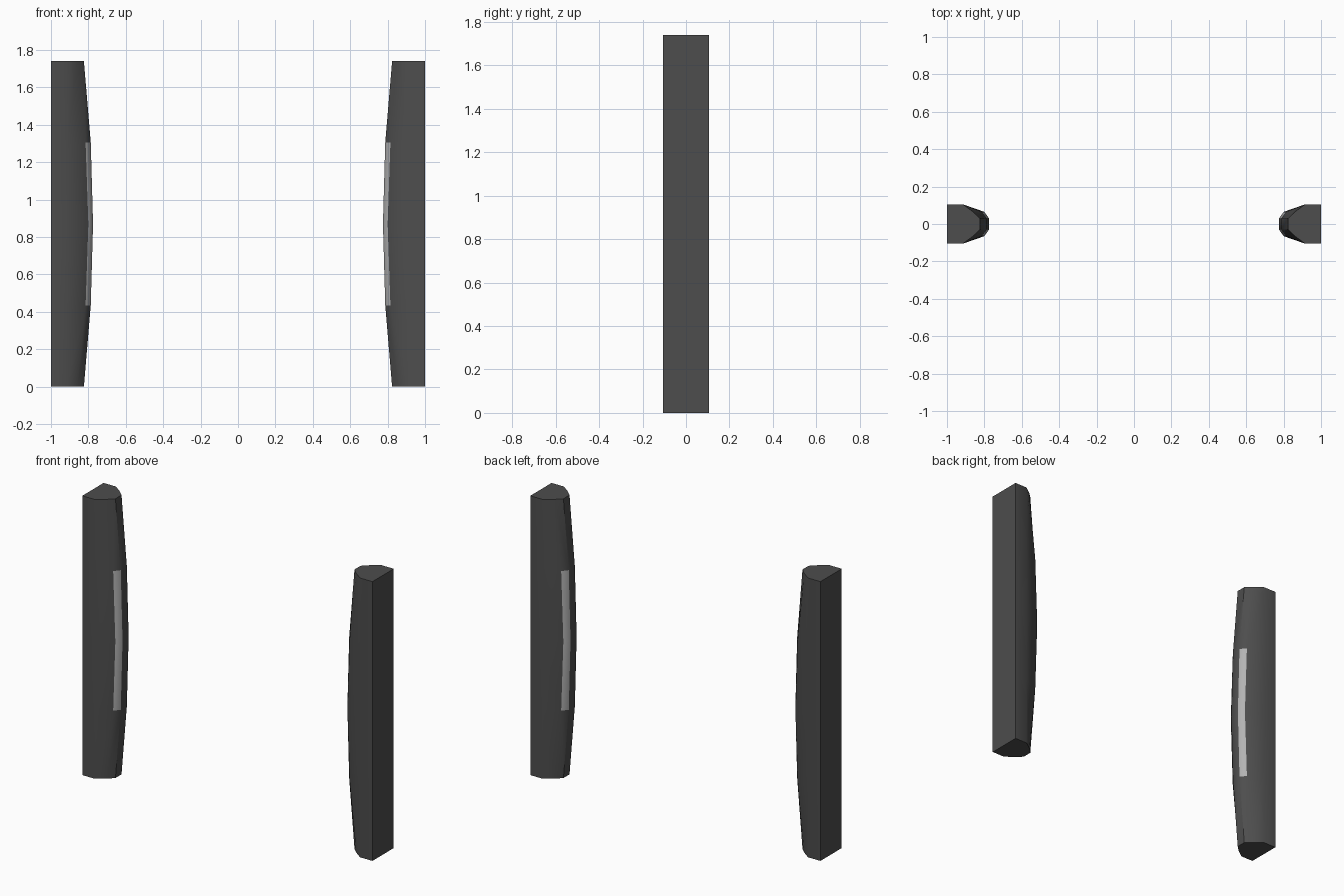
import bpy, bmesh

if "Cube" in bpy.data.objects:
    bpy.data.objects.remove(bpy.data.objects["Cube"])

HEIGHT = 1.74
SEGMENTS = 4


def material(name, value):
    m = bpy.data.materials.new(name)
    m.diffuse_color = (value, value, value, 1)
    m.use_nodes = True
    m.node_tree.nodes["Principled BSDF"].inputs["Base Color"].default_value = m.diffuse_color
    return m


dark = material("dark_grey", 0.075)
pale = material("pale_strip", 0.45)


def section(t):
    # Cross-section of the left post; t runs 0 at the ends to 1 mid-height
    half = [(-1.0, 0.105), (-0.915, 0.105),
            (-0.86 + 0.06 * t, 0.065), (-0.824 + 0.049 * t, 0.03)]
    return [(x, -y) for x, y in half] + half[::-1]


def gate_post(name, side):
    bm = bmesh.new()
    rings = []
    for i in range(SEGMENTS + 1):
        u = i / SEGMENTS
        t = 1 - (2 * u - 1) ** 2
        rings.append([bm.verts.new((-side * x, y, u * HEIGHT))
                      for x, y in section(t)])
    n = len(rings[0])
    # Lofted sides; the middle chamfer faces carry the pale strips
    for i, (a, b) in enumerate(zip(rings, rings[1:])):
        for j in range(n):
            k = (j + 1) % n
            f = bm.faces.new((a[j], a[k], b[k], b[j]))
            f.material_index = int(j in (2, 4) and i in (1, 2))
    # Top and bottom caps
    bm.faces.new(rings[0])
    bm.faces.new(rings[-1])
    bmesh.ops.recalc_face_normals(bm, faces=bm.faces)
    mesh = bpy.data.meshes.new(name)
    bm.to_mesh(mesh)
    bm.free()
    mesh.materials.append(dark)
    mesh.materials.append(pale)
    ob = bpy.data.objects.new(name, mesh)
    bpy.context.collection.objects.link(ob)
    # Smooth sides with crisp corners
    bpy.ops.object.select_all(action='DESELECT')
    ob.select_set(True)
    bpy.context.view_layer.objects.active = ob
    bpy.ops.object.shade_smooth_by_angle(angle=0.66)


gate_post("left_post", 1)
gate_post("right_post", -1)
